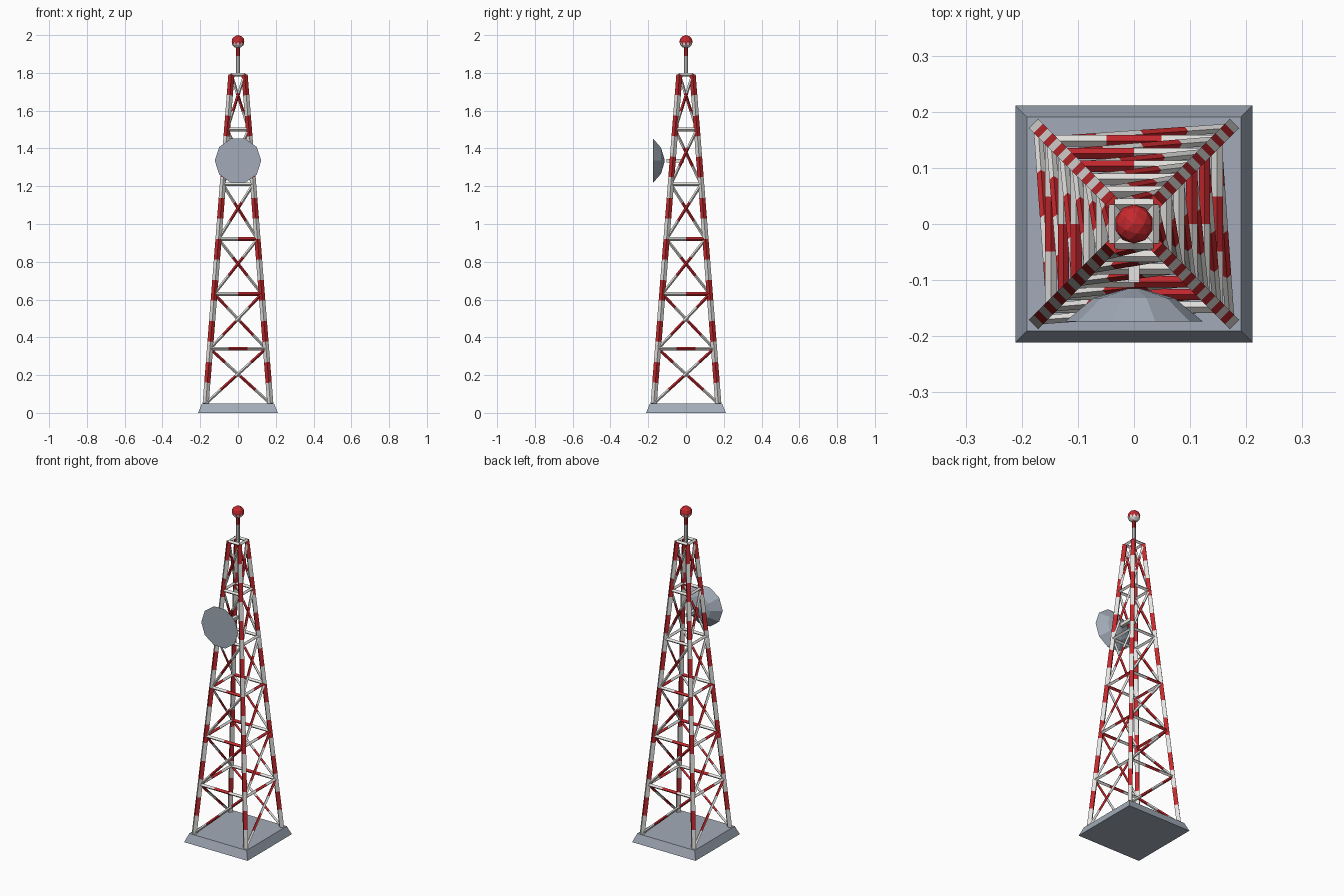
import bpy, bmesh, math
from mathutils import Vector, Matrix

if "Cube" in bpy.data.objects:
    bpy.data.objects.remove(bpy.data.objects["Cube"])


def material(name, rgb):
    m = bpy.data.materials.new(name)
    m.diffuse_color = (*rgb, 1)
    m.use_nodes = True
    m.node_tree.nodes["Principled BSDF"].inputs["Base Color"].default_value = m.diffuse_color
    return m


WHITE = material("white_paint", (0.78, 0.77, 0.75))
RED = material("red_paint", (0.56, 0.022, 0.027))
GREY = material("blue_grey", (0.36, 0.41, 0.48))
BAND, BOTTOM, TOP, BAYS = 0.109, 0.05, 1.79, 6


def finish(name, bm, mats):
    bmesh.ops.recalc_face_normals(bm, faces=bm.faces[:])
    me = bpy.data.meshes.new(name)
    bm.to_mesh(me)
    bm.free()
    for m in mats:
        me.materials.append(m)
    ob = bpy.data.objects.new(name, me)
    bpy.context.collection.objects.link(ob)
    return ob


def skin(bm, rings):
    """Skin a list of vertex rings with end caps; returns (ring index, face) pairs."""
    rings = [[bm.verts.new(p) for p in r] for r in rings]
    n = len(rings[0])
    out = []
    for k, (a, b) in enumerate(zip(rings, rings[1:])):
        for i in range(n):
            j = (i + 1) % n
            out.append((k, bm.faces.new((a[i], a[j], b[j], b[i]))))
    out.append((0, bm.faces.new(rings[0][::-1])))
    out.append((len(rings) - 2, bm.faces.new(rings[-1])))
    return out


SQUARE = ((1, 1), (-1, 1), (-1, -1), (1, -1))
DIAMOND = ((1, 0), (0, 1), (-1, 0), (0, -1))


def beam(bm, a, b, width, bands=None, section=DIAMOND):
    """Four-sided bar from a to b, striped white and red along its length."""
    a, b = Vector(a), Vector(b)
    d = b - a
    n = bands or max(1, round(d.length / BAND))
    side = d.cross(Vector((0, 0, 1))).normalized() * width / 2
    up = side.cross(d).normalized() * width / 2
    rings = [[a + d * k / n + side * s + up * t for s, t in section]
             for k in range(n + 1)]
    for k, f in skin(bm, rings):
        f.material_index = k % 2


def corner(i, z):
    """Point on leg i at height z; corners run counter-clockwise."""
    h = 0.171 + (0.035 - 0.171) * (z - BOTTOM) / (TOP - BOTTOM)
    sx, sy = ((-1, -1), (1, -1), (1, 1), (-1, 1))[i % 4]
    return Vector((sx * h, sy * h, z))


# Bevelled foundation slab
bm = bmesh.new()
skin(bm, [[(h * x, h * y, z) for x, y in ((-1, -1), (1, -1), (1, 1), (-1, 1))]
          for h, z in ((0.211, 0), (0.191, BOTTOM))])
finish("foundation", bm, [GREY])

# Four striped legs
bm = bmesh.new()
for i in range(4):
    beam(bm, corner(i, BOTTOM), corner(i, TOP), 0.023, 16, SQUARE)
finish("legs", bm, [WHITE, RED])

# Horizontal rails and one diagonal brace on every side of each bay
rails, braces = bmesh.new(), bmesh.new()
step = (TOP - BOTTOM) / BAYS
for level in range(BAYS):
    lo, hi = BOTTOM + level * step, BOTTOM + (level + 1) * step
    for i in range(4):
        beam(rails, corner(i, hi), corner(i + 1, hi), 0.02)
        beam(braces, corner(i, lo), corner(i + 1, hi), 0.016)
finish("rails", rails, [WHITE, RED])
finish("braces", braces, [WHITE, RED])

# Mast with a red upper part
bm = bmesh.new()
rings = [[(0.01 * math.cos(k * math.tau / 8), 0.01 * math.sin(k * math.tau / 8), z)
          for k in range(8)] for z in (1.78, 1.89, 1.945)]
for k, f in skin(bm, rings):
    f.material_index = k
finish("mast", bm, [WHITE, RED])

# Beacon ball, red above and white below
bm = bmesh.new()
bmesh.ops.create_icosphere(bm, subdivisions=2, radius=0.035,
                           matrix=Matrix.Translation((0, 0, 1.965)))
for f in bm.faces:
    f.material_index = 1 if f.calc_center_median().z > 1.957 else 0
finish("beacon", bm, [WHITE, RED])

# Ten-sided dish with a flat front, and its support arm
bm = bmesh.new()
profile = ((0.123, -0.174), (0.072, -0.132), (0.012, -0.115))
skin(bm, [[(r * math.cos(k * math.tau / 10), y, 1.335 + r * math.sin(k * math.tau / 10))
           for k in range(10)] for r, y in profile])
finish("dish", bm, [GREY])
bm = bmesh.new()
beam(bm, (0, -0.104, 1.335), (0, -0.01, 1.335), 0.02, 1, SQUARE)
finish("dish_arm", bm, [WHITE])
